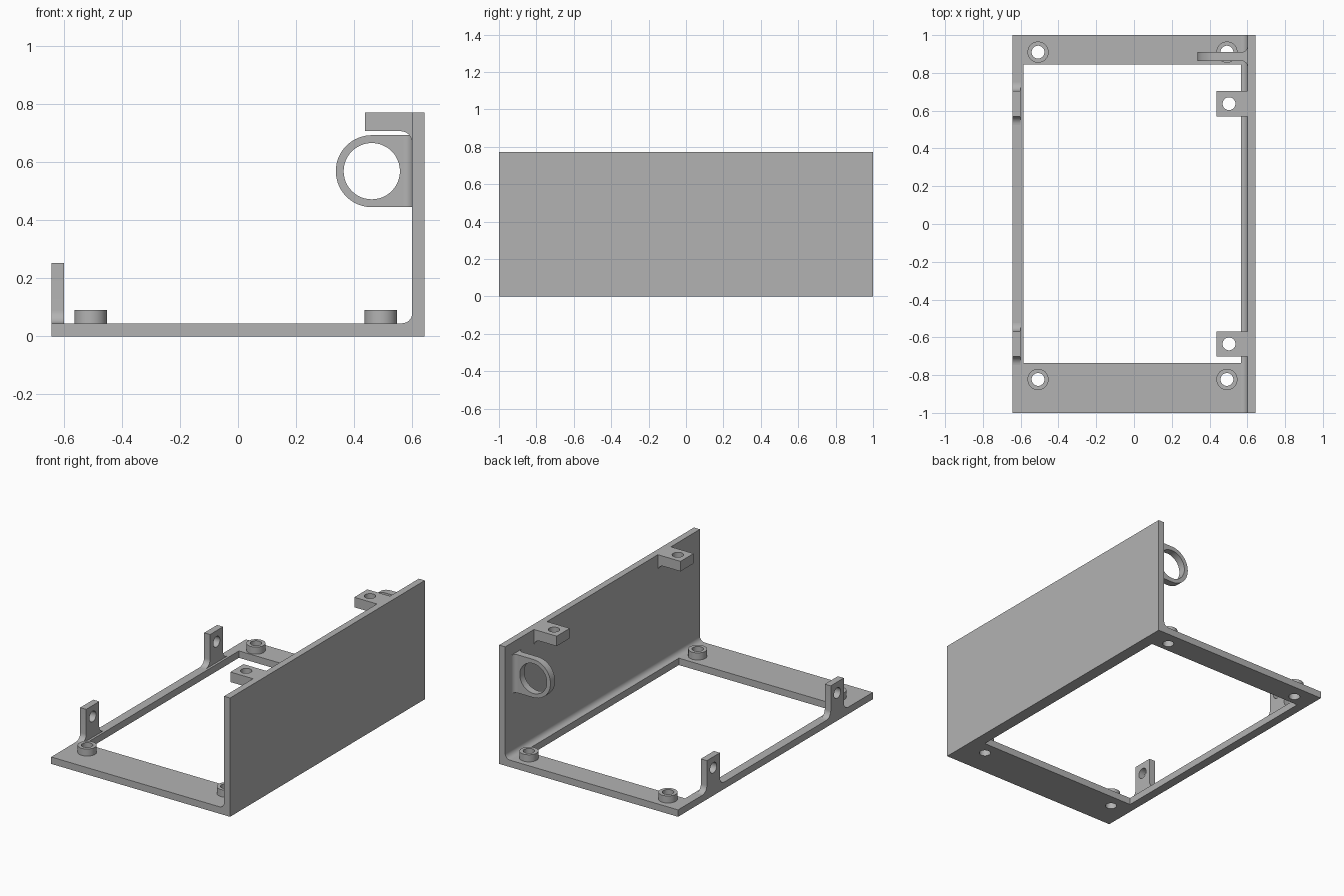
import bpy, bmesh, math
from mathutils import Matrix, Vector

if "Cube" in bpy.data.objects:
    bpy.data.objects.remove(bpy.data.objects["Cube"])

grey = bpy.data.materials.new("light grey")
grey.diffuse_color = (0.45, 0.45, 0.45, 1)
grey.use_nodes = True
grey.node_tree.nodes["Principled BSDF"].inputs["Base Color"].default_value = grey.diffuse_color

# outline plane -> (u, v, thickness direction)
PLANES = {"xy": ((1, 0, 0), (0, 1, 0), (0, 0, 1)),
          "yz": ((0, 1, 0), (0, 0, 1), (1, 0, 0)),
          "xz": ((1, 0, 0), (0, 0, 1), (0, -1, 0))}


def arc(cx, cy, r, a0, a1, n=8):
    """Points along an arc, angles in degrees."""
    return [(cx + r * math.cos(math.radians(a0 + (a1 - a0) * i / n)),
             cy + r * math.sin(math.radians(a0 + (a1 - a0) * i / n))) for i in range(n + 1)]


def circle(cx, cy, r, n=40):
    return arc(cx, cy, r, 0, 360, n)[:-1]


def rect(x0, y0, x1, y1):
    return [(x0, y0), (x1, y0), (x1, y1), (x0, y1)]


def plate(name, plane, lo, hi, loops):
    """Solid from an outline and its holes, spanning lo..hi along the third axis."""
    cu = bpy.data.curves.new(name, 'CURVE')
    cu.dimensions, cu.fill_mode = '2D', 'BOTH'
    cu.extrude = (hi - lo) / 2
    for pts in loops:
        sp = cu.splines.new('POLY')
        sp.points.add(len(pts) - 1)
        for p, (a, b) in zip(sp.points, pts):
            p.co = (a, b, 0, 1)
        sp.use_cyclic_u = True
    tmp = bpy.data.objects.new("outline", cu)
    bpy.context.collection.objects.link(tmp)
    dg = bpy.context.evaluated_depsgraph_get()
    me = bpy.data.meshes.new_from_object(tmp.evaluated_get(dg))
    bpy.data.objects.remove(tmp)
    u, v, n = (Vector(c) for c in PLANES[plane])
    rot = Matrix((u, v, n)).transposed().to_4x4()
    mid = Vector([abs(c) for c in n]) * (lo + hi) / 2
    bm = bmesh.new()
    bm.from_mesh(me)
    bm.transform(Matrix.Translation(mid) @ rot)
    bmesh.ops.remove_doubles(bm, verts=bm.verts, dist=1e-5)
    bmesh.ops.recalc_face_normals(bm, faces=bm.faces)
    bm.to_mesh(me)
    bm.free()
    me.name = name
    me.materials.clear()
    me.materials.append(grey)
    ob = bpy.data.objects.new(name, me)
    bpy.context.collection.objects.link(ob)
    bpy.ops.object.select_all(action='DESELECT')
    ob.select_set(True)
    bpy.context.view_layer.objects.active = ob
    bpy.ops.object.shade_smooth_by_angle(angle=math.radians(30))
    return ob


W, T, IN, H = 0.643, 0.045, 0.60, 0.772   # half width, floor top, wall inner face, height
HOLE = 0.034
boss_spots = [(x, y) for x in (-0.508, 0.492) for y in (0.91, -0.823)]

# Floor frame with its window and four screw holes
plate("floor_frame", "xy", 0, T,
      [rect(-W, -1, W, 1), rect(-0.585, -0.735, 0.566, 0.845)]
      + [circle(x, y, HOLE) for x, y in boss_spots])

# Side wall with a rounded inner foot
R = 0.034
plate("side_wall", "xz", -1, 1,
      [[(W, T), (W, H), (IN, H)] + arc(IN - R, T + R, R, 0, -90)])

# Screw bosses
for x, y in boss_spots:
    plate("screw_boss", "xy", T, 0.091, [circle(x, y, 0.056), circle(x, y, HOLE)])

F = 0.045
for y in (0.637, -0.635):
    y0, y1 = y - 0.067, y + 0.067
    # Upright tab with flared foot on the low edge
    outline = (arc(y0 - F, T + F, F, -90, 0) + [(y0, 0.252), (y1, 0.252)]
               + arc(y1 + F, T + F, F, 180, 270))
    plate("upright_tab", "yz", -W, -IN, [outline, circle(y, 0.18, HOLE)])
    # Top tab on the wall with a rounded underside joint
    plate("top_tab", "xy", 0.707, H, [rect(0.437, y0, IN, y1), circle(0.503, y, HOLE)])
    plate("top_tab_fillet", "xz", y0, y1,
          [[(IN, 0.707)] + arc(IN - 0.04, 0.667, 0.04, 90, 0)])

# Cable ring on the wall, with rounded joints on both sides
cx, cz, r = 0.461, 0.569, 0.124
plate("cable_ring", "xz", 0.863, 0.91,
      [arc(cx, cz, r, 90, 270, 32) + [(IN, cz - r), (IN, cz + r)],
       circle(cx, cz, 0.097, 48)])
q = 0.03
plate("ring_fillet_back", "xy", cz - r, cz + r,
      [[(IN, 0.91)] + arc(IN - q, 0.91 + q, q, -90, 0)])
plate("ring_fillet_front", "xy", cz - r, cz + r,
      [[(IN, 0.863)] + arc(IN - q, 0.863 - q, q, 90, 0)])
